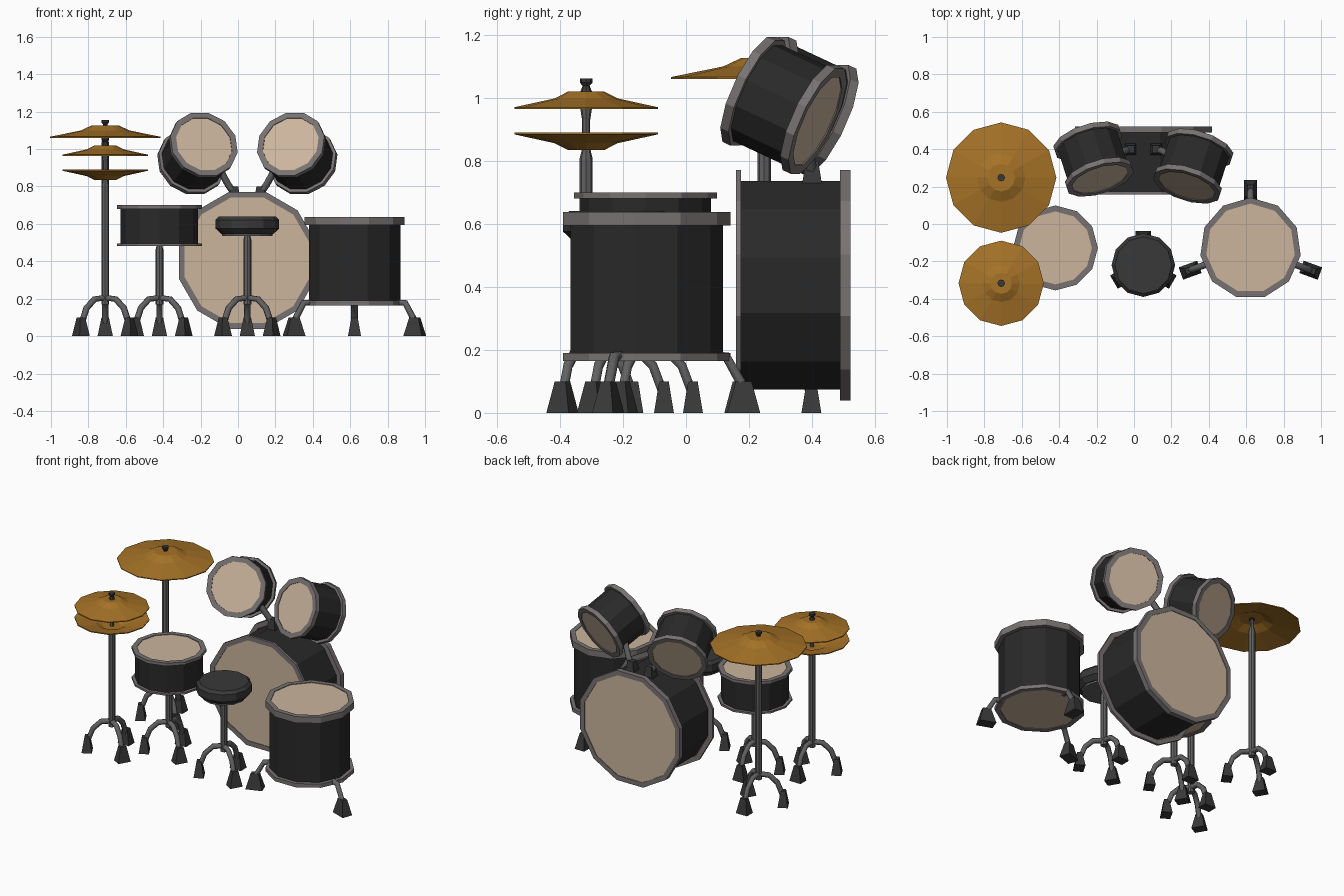
import bpy, bmesh, math
from math import sin, cos, pi, radians
from mathutils import Matrix, Vector

if "Cube" in bpy.data.objects:
    bpy.data.objects.remove(bpy.data.objects["Cube"])


def mat(name, r, g, b):
    m = bpy.data.materials.new(name)
    m.diffuse_color = (r, g, b, 1)
    m.use_nodes = True
    m.node_tree.nodes["Principled BSDF"].inputs["Base Color"].default_value = m.diffuse_color
    return m


SHELL = mat("shell_black", .022, .022, .022)
HEAD = mat("drum_skin", .60, .46, .34)
HOOP = mat("hoop_grey", .19, .17, .17)
BRASS = mat("brass", .38, .17, .02)
METAL = mat("stand_metal", .12, .12, .12)
RUBBER = mat("rubber", .04, .04, .04)


def finish(bm, name, m):
    bmesh.ops.recalc_face_normals(bm, faces=bm.faces)
    me = bpy.data.meshes.new(name)
    bm.to_mesh(me)
    bm.free()
    me.materials.append(m)
    ob = bpy.data.objects.new(name, me)
    bpy.context.collection.objects.link(ob)
    return ob


def lathe(name, prof, m, M=Matrix(), n=12, rot=0.0, closed=False):
    """Spin (radius, height) points round local z; flat facets."""
    bm = bmesh.new()
    rings = []
    for r, z in prof:
        if r == 0:
            rings.append([bm.verts.new(M @ Vector((0, 0, z)))] * n)
        else:
            rings.append([bm.verts.new(M @ Vector((r * cos(a), r * sin(a), z)))
                          for a in (pi / 2 + rot + 2 * pi * i / n for i in range(n))])
    pairs = list(zip(rings, rings[1:]))
    if closed:
        pairs.append((rings[-1], rings[0]))
    for p, q in pairs:
        for i in range(n):
            j = (i + 1) % n
            vs = list(dict.fromkeys((p[i], p[j], q[j], q[i])))
            if len(vs) > 2:
                bm.faces.new(vs)
    return finish(bm, name, m)


def drum(name, M, r, R, z0, z1, lo, hi, n=12, rot=0.0):
    """Shell of radius r from z0 to z1, hoops of radius R and heights lo/hi inside that span."""
    lathe(name + "_shell", [(r, z0 + lo * .5), (r, z1 - hi * .5)], SHELL, M, n, rot)
    w = .032
    for tag, a, b in (("bottom", z0, z0 + lo), ("top", z1 - hi, z1)):
        lathe(f"{name}_{tag}_hoop", [(R, a), (R, b), (R - w, b), (R - w, a)], HOOP, M, n, rot, True)
    for tag, z in (("bottom", z0 + .004), ("top", z1 - .004)):
        lathe(f"{name}_{tag}_skin", [(0, z), (R - w + .002, z)], HEAD, M, n, rot)


def tube(name, pts, r, m=METAL):
    cu = bpy.data.curves.new(name, 'CURVE')
    cu.dimensions = '3D'
    cu.bevel_depth, cu.bevel_resolution, cu.use_fill_caps = r, 1, True
    s = cu.splines.new('POLY')
    s.points.add(len(pts) - 1)
    for p, c in zip(s.points, pts):
        p.co = (*c, 1)
    cu.materials.append(m)
    ob = bpy.data.objects.new(name, cu)
    bpy.context.collection.objects.link(ob)


def foot(name, x, y, ang, rad=.063, tan=.082, z=0, h=.1, k=.48):
    """Tapered rubber block; rad is its size along direction ang."""
    bm = bmesh.new()
    bmesh.ops.create_cube(bm, size=1)
    M = Matrix.Translation((x, y, z)) @ Matrix.Rotation(ang, 4, 'Z')
    for v in bm.verts:
        s = k if v.co.z > 0 else 1
        v.co = M @ Vector((v.co.x * rad * s, v.co.y * tan * s, (v.co.z + .5) * h))
    finish(bm, name, RUBBER)


def stand(name, x, y, top):
    """Pole with three bent legs."""
    lathe(name + "_pole", [(0, .17), (.021, .17), (.021, top - .03), (.014, top), (0, top)],
          METAL, Matrix.Translation((x, y, 0)), 8)
    for i in range(3):
        a = pi / 2 + i * 2 * pi / 3
        P = lambda r, z: (x + r * cos(a), y + r * sin(a), z)
        tube(f"{name}_leg_{i}", [P(0, .205), P(.065, .198), P(.115, .15), P(.145, .07)], .017)
        foot(f"{name}_foot_{i}", *P(.15, 0)[:2], a)


def at(x, y, z=0):
    return Matrix.Translation((x, y, z))


# bass drum, lying along y
drum("bass_drum", at(.05, 0, .405) @ Matrix.Rotation(pi / 2, 4, 'X'),
     .342, .379, -.522, -.158, .034, .016, 12, pi / 12)

# snare on stand
drum("snare", at(-.42, -.128), .207, .227, .483, .70, .012, .02)
stand("snare_stand", -.42, -.128, .49)

# floor tom with three short legs
drum("floor_tom", at(.623, -.13), .247, .271, .165, .637, .025, .042, 11)
for i, (fx, fy) in enumerate(((.623, .183), (.30, -.247), (.945, -.247))):
    d = Vector((fx - .623, fy + .13, 0))
    a = math.atan2(d.y, d.x)
    d.normalize()
    f = Vector((fx, fy, 0))
    tube(f"floor_tom_leg_{i}", [f - d * .10 + Vector((0, 0, .18)), f - d * .055 + Vector((0, 0, .178)),
                                f + Vector((0, 0, .08))], .018)
    foot(f"floor_tom_foot_{i}", fx, fy, a, .105, .07)

# two rack toms on bass drum brackets
for side, tag, dy in ((-1, "left", .037), (1, "right", 0)):
    yaw, tilt = radians(18), radians(24)
    nrm = Vector((-side * sin(yaw) * cos(tilt), -cos(yaw) * cos(tilt), sin(tilt)))
    front = Vector((.05 + side * .235, .212 + dy, 1.022))
    M = Matrix.Translation(front) @ nrm.to_track_quat('Z', 'Y').to_matrix().to_4x4()
    drum(f"{tag}_tom", M, .172, .189, -.237, .012, .03, .03, 12, pi / 12)
    bx = .05 + side * .068
    foot(f"{tag}_tom_bracket", bx, .40, 0, .065, .065, .72, .08, .6)
    tube(f"{tag}_tom_arm", [(bx, .40, .76), (bx + side * .035, .39, .81), (bx + side * .10, .35, .93)], .019)


# cymbals: thin stepped shells
def cymbal(name, x, y, z, R, h, flip=1):
    s = [(R, 0), (R * .44, h * .56), (R * .25, h), (.012, h)]
    prof = s + [(r, v - .006) for r, v in reversed(s)]
    lathe(name, [(r, z + flip * v) for r, v in prof], BRASS, at(x, y), 12, 0, True)


HX, HY, CY = -.71, -.317, .248
cymbal("crash_cymbal", HX, CY, 1.066, .295, .06)
cymbal("hat_top", HX, HY, .97, .228, .05)
cymbal("hat_bottom", HX, HY, .884, .228, -.05 * -1, -1)
stand("crash_stand", HX, CY, 1.06)
stand("hat_stand", HX, HY, .835)
lathe("hat_rod", [(0, .82), (.013, .82), (.013, .93), (.02, .975), (.02, 1.0), (.01, 1.03), (0, 1.03)],
      METAL, at(HX, HY), 8)
lathe("crash_rod", [(0, 1.05), (.01, 1.05), (.01, 1.13), (0, 1.13)], METAL, at(HX, CY), 8)
for tag, y, z in (("hat", HY, 1.018), ("crash", CY, 1.112)):
    lathe(tag + "_wing_nut", [(0, z), (.019, z), (.011, z + .02), (.02, z + .03), (.02, z + .043), (0, z + .043)],
          RUBBER, at(HX, y), 8)

# throne
lathe("seat_cushion", [(0, .64), (.152, .64), (.17, .622), (.17, .575), (.14, .547), (0, .547)],
      RUBBER, at(.05, -.22), 12)
lathe("seat_plate", [(0, .55), (.135, .55), (.135, .535), (0, .535)], METAL, at(.05, -.22), 12)
stand("throne", .05, -.22, .545)
